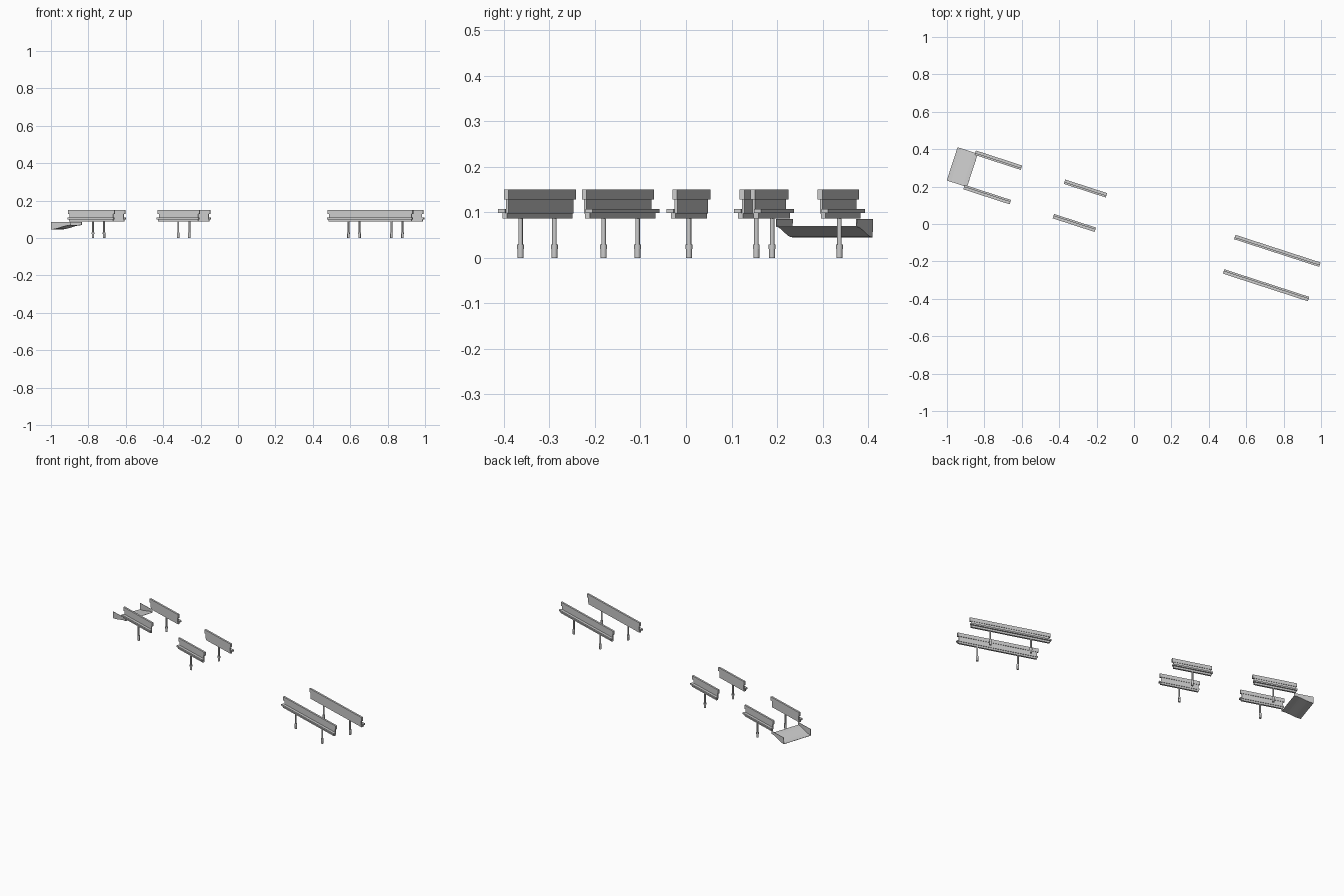
import bpy, bmesh, math
from mathutils import Matrix, Vector

if "Cube" in bpy.data.objects:
    bpy.data.objects.remove(bpy.data.objects["Cube"])

# Whole assembly runs along a line turned 18 degrees clockwise from x
TURN = Matrix.Rotation(math.radians(-18), 4, 'Z')
MID, HALF = 0.0035, 0.090


def finish(name, bm):
    bmesh.ops.recalc_face_normals(bm, faces=bm.faces)
    bm.transform(TURN)
    me = bpy.data.meshes.new(name)
    bm.to_mesh(me)
    bm.free()
    ob = bpy.data.objects.new(name, me)
    bpy.context.collection.objects.link(ob)
    return ob


def bar(bm, u0, u1, v0, v1, z0, z1):
    m = Matrix.Translation(((u0 + u1) / 2, (v0 + v1) / 2, (z0 + z1) / 2)) @ \
        Matrix.Diagonal((u1 - u0, abs(v1 - v0), z1 - z0, 1))
    bmesh.ops.create_cube(bm, size=1, matrix=m)


def rail(name, u0, u1, side):
    # (inner offset, outer offset, bottom, top, end inset) of each strip
    strips = [(-.0055, .0055, .128, .150, 0),
              (-.003, .003, .098, .128, .008),
              (.003, .019, .099, .108, 0),
              (.000, .011, .087, .099, .006)]
    bm = bmesh.new()
    for a, b, z0, z1, inset in strips:
        bar(bm, u0 + inset, u1 - inset, MID + side * (HALF + a),
            MID + side * (HALF + b), z0, z1)
    finish(name, bm)


def leg(name, u, side):
    # stacked round sections: foot sleeve, clamp collar, post
    bm = bmesh.new()
    for r, z0, z1 in [(.0065, 0, .020), (.0075, .020, .030), (.005, .030, .090)]:
        bmesh.ops.create_cone(
            bm, cap_ends=True, segments=14, radius1=r, radius2=r, depth=z1 - z0,
            matrix=Matrix.Translation((u, MID + side * .096, (z0 + z1) / 2)))
    finish(name, bm)
    ob = bpy.context.collection.objects[name]
    bpy.context.view_layer.objects.active = ob
    ob.select_set(True)
    bpy.ops.object.shade_smooth_by_angle()
    ob.select_set(False)


# Three pairs of rails with their legs
sections = [("left", -.925, -.665, [-.785]),
            ("middle", -.423, -.187, [-.306]),
            ("right", .534, 1.012, [.651, .892])]
for label, u0, u1, legs in sections:
    for side, where in ((1, "back"), (-1, "front")):
        rail(f"{label}_{where}_rail", u0, u1, side)
        for i, u in enumerate(legs):
            leg(f"{label}_{where}_leg_{i + 1}", u, side)

# Chute: floor curving down to the outlet, with upright side walls
bm = bmesh.new()
N = 10
rows = []
for i in range(N + 1):
    t = i / N
    u = -.910 - .114 * t
    z = .069 - .023 * (3 * t * t - 2 * t ** 3)
    section = [(-.087, .085), (-.087, z), (.098, z), (.098, .085)]
    rows.append([bm.verts.new((u, v, h)) for v, h in section])
for a, b in zip(rows, rows[1:]):
    for k in range(3):
        bm.faces.new((a[k], a[k + 1], b[k + 1], b[k]))
chute = finish("chute", bm)
solid = chute.modifiers.new("sheet", 'SOLIDIFY')
solid.thickness = .002
solid.offset = 0
